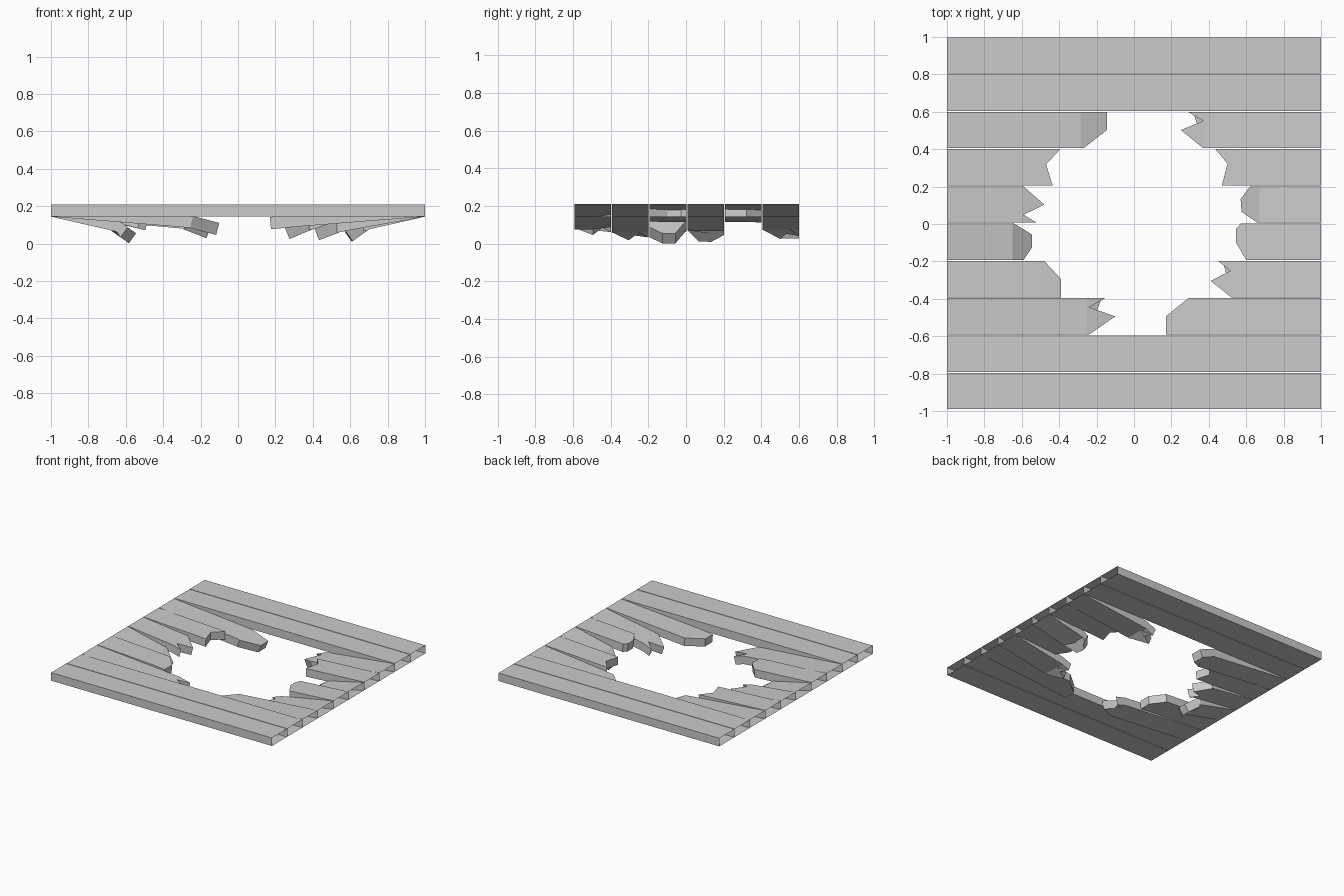
import bpy, bmesh
from math import hypot

if "Cube" in bpy.data.objects:
    bpy.data.objects.remove(bpy.data.objects["Cube"])

TOP, THICK, WIDTH, PITCH = 0.21, 0.066, 0.194, 0.1992


def plank_edge(row):
    y = 0.9975 - PITCH * row
    return y, y - WIDTH


def finish(bm, name):
    bmesh.ops.recalc_face_normals(bm, faces=bm.faces)
    mesh = bpy.data.meshes.new(name)
    bm.to_mesh(mesh)
    bm.free()
    bpy.context.collection.objects.link(bpy.data.objects.new(name, mesh))


def whole_plank(row):
    # Full length board, open at both ends
    y1, y0 = plank_edge(row)
    bm = bmesh.new()
    ends = [[bm.verts.new((x, y, z)) for y, z in
             ((y1, TOP), (y0, TOP), (y0, TOP - THICK), (y1, TOP - THICK))]
            for x in (-1, 1)]
    for i in range(4):
        j = (i + 1) % 4
        bm.faces.new((ends[0][i], ends[0][j], ends[1][j], ends[1][i]))
    finish(bm, f"whole_plank_{row + 1}")


def broken_plank(row, side, name, bend, bend_z, tip_z, tips):
    # Sagging board with a snapped tip, open at the outer end;
    # tips = (distance from centre, fraction across the board)
    y1, y0 = plank_edge(row)
    slope = (bend_z - tip_z) / (bend - min(t[0] for t in tips))
    length = hypot(1, slope)
    dx, dz = THICK * slope / length, THICK / length
    pts = [(1, y1, TOP, 0, THICK), (bend, y1, bend_z, 0, THICK)]
    for x, f in tips:
        pts.append((x, y1 - f * WIDTH, bend_z - slope * (bend - x), dx, dz))
    pts += [(bend, y0, bend_z, 0, THICK), (1, y0, TOP, 0, THICK)]
    bm = bmesh.new()
    upper = [bm.verts.new((side * x, y, z)) for x, y, z, _, _ in pts]
    lower = [bm.verts.new((side * (x + a), y, z - b)) for x, y, z, a, b in pts]
    for v in (upper, lower):
        bm.faces.new((v[0], v[1], v[-2], v[-1]))
        bm.faces.new(v[1:-1])
    for i in range(len(pts) - 1):
        bm.faces.new((upper[i], upper[i + 1], lower[i + 1], lower[i]))
    finish(bm, f"broken_plank_{name}_{row + 1}")


# Per board: bend position, height at bend, height at tip, snapped outline
left = [
    (.285, .145, .09, [(.145, 0), (.145, .5), (.27, 1)]),
    (.48, .183, .178, [(.395, 0), (.47, .42), (.435, 1)]),
    (.60, .165, .135, [(.59, 0), (.48, .5), (.59, .78), (.52, 1)]),
    (.65, .13, .055, [(.64, 0), (.545, .3), (.545, .65), (.59, 1)]),
    (.49, .18, .17, [(.48, 0), (.39, .5), (.39, 1)]),
    (.25, .15, .11, [(.155, 0), (.24, .25), (.1, .5), (.24, 1)]),
]
right = [
    (.38, .14, .085, [(.29, 0), (.37, .25), (.25, .5), (.37, 1)]),
    (.51, .183, .178, [(.435, 0), (.5, .4), (.47, 1)]),
    (.67, .135, .063, [(.62, 0), (.57, .35), (.575, .7), (.66, 1)]),
    (.61, .185, .18, [(.57, 0), (.545, .15), (.545, .52), (.6, 1)]),
    (.53, .125, .08, [(.45, 0), (.515, .27), (.41, .55), (.52, 1)]),
    (.30, .155, .142, [(.29, 0), (.17, .5), (.17, 1)]),
]

for row in (0, 1, 8, 9):
    whole_plank(row)
for side, name, boards in ((-1, "left", left), (1, "right", right)):
    for k, board in enumerate(boards):
        broken_plank(k + 2, side, name, *board)
